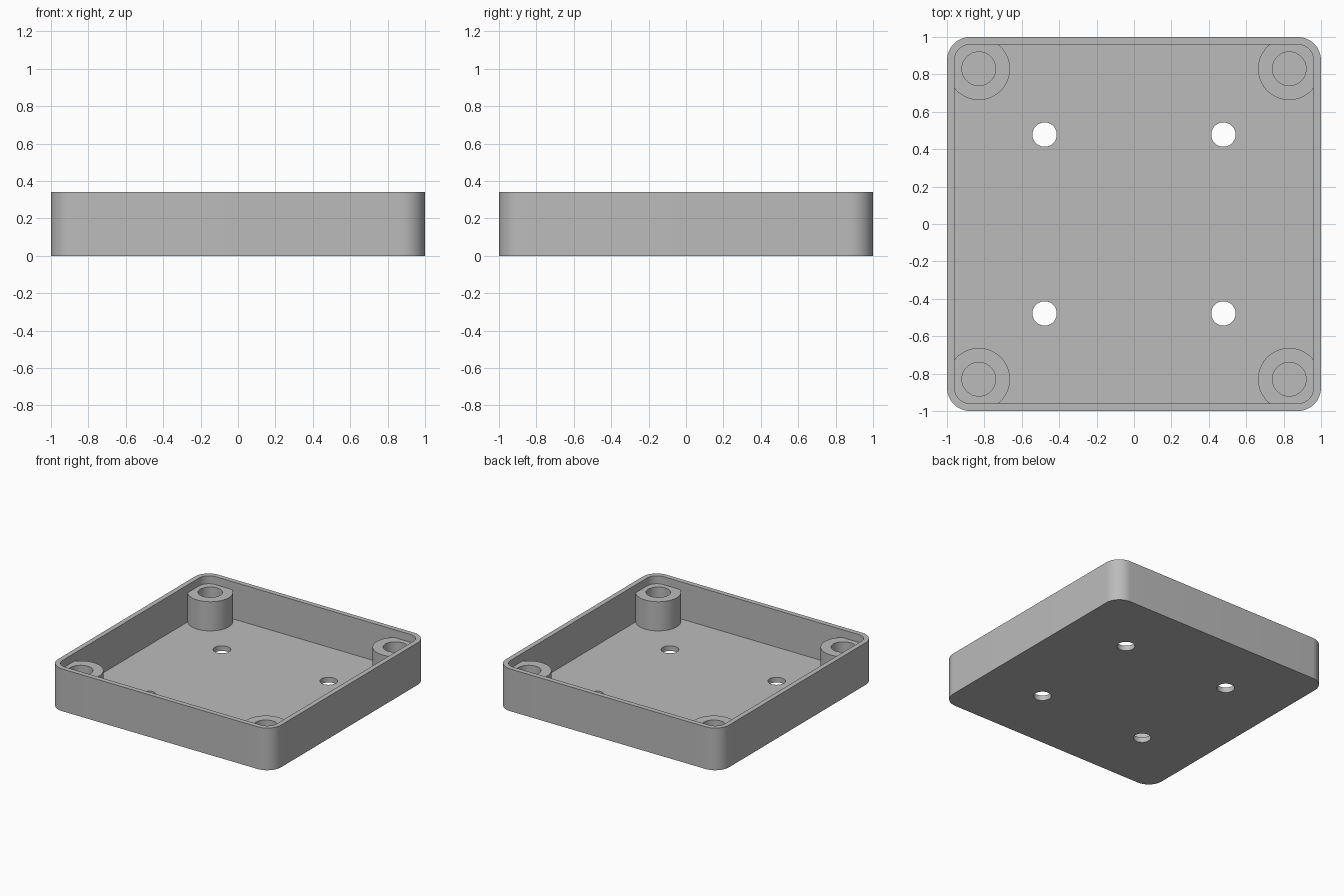
import bpy, bmesh, math

SIZE, HEIGHT, RADIUS = 1.0, 0.342, 0.125   # half width, height, corner radius
WALL, FLOOR = 0.04, 0.042
BOSS_AT, BOSS_R, BOSS_TOP, BORE_R = 0.83, 0.167, 0.278, 0.09
HOLE_AT, HOLE_R = 0.478, 0.065
CORNERS = [(1, 1), (-1, 1), (-1, -1), (1, -1)]

cube = bpy.data.objects.get("Cube")
if cube:
    bpy.data.objects.remove(cube, do_unlink=True)

grey = bpy.data.materials.new("plain grey")
grey.use_nodes = True
grey.diffuse_color = (0.5, 0.5, 0.5, 1)
grey.node_tree.nodes["Principled BSDF"].inputs["Base Color"].default_value = (0.5, 0.5, 0.5, 1)


def rounded_square(half, radius, steps=16):
    """Outline of a square with rounded corners."""
    points = []
    for i, (sx, sy) in enumerate(CORNERS):
        for k in range(steps + 1):
            a = math.pi / 2 * (i + k / steps)
            points.append((sx * (half - radius) + radius * math.cos(a),
                           sy * (half - radius) + radius * math.sin(a)))
    return points


def circles(offset, radius, steps=64):
    """One circle outline near each corner."""
    turn = 2 * math.pi / steps
    return [[(sx * offset + radius * math.cos(k * turn),
              sy * offset + radius * math.sin(k * turn)) for k in range(steps)]
            for sx, sy in CORNERS]


def prism(name, outlines, bottom, top):
    """Extrude closed outlines from bottom to top into one object."""
    bm = bmesh.new()
    for outline in outlines:
        low = [bm.verts.new((x, y, bottom)) for x, y in outline]
        high = [bm.verts.new((x, y, top)) for x, y in outline]
        bm.faces.new(low[::-1])
        bm.faces.new(high)
        for i in range(len(low)):
            j = (i + 1) % len(low)
            bm.faces.new((low[i], low[j], high[j], high[i]))
    mesh = bpy.data.meshes.new(name)
    bm.to_mesh(mesh)
    bm.free()
    mesh.materials.append(grey)
    obj = bpy.data.objects.new(name, mesh)
    bpy.context.collection.objects.link(obj)
    return obj


def cut(target, cutter):
    """Subtract the cutter from the target, then discard it."""
    mod = target.modifiers.new("cut", 'BOOLEAN')
    mod.operation, mod.solver, mod.object = 'DIFFERENCE', 'EXACT', cutter
    bpy.context.view_layer.objects.active = target
    bpy.ops.object.modifier_apply(modifier=mod.name)
    bpy.data.objects.remove(cutter, do_unlink=True)


# Outer body
tray = prism("tray", [rounded_square(SIZE, RADIUS)], 0, HEIGHT)

# Cavity, leaving a solid screw boss in every corner
cavity = prism("cavity_cutter", [rounded_square(SIZE - WALL, RADIUS - WALL)], FLOOR, HEIGHT + 0.1)
cut(cavity, prism("boss_shape", circles(BOSS_AT, BOSS_R), -0.1, BOSS_TOP))
cut(tray, cavity)

# Blind bores in the bosses and through holes in the floor
cut(tray, prism("bore_cutter", circles(BOSS_AT, BORE_R), FLOOR, HEIGHT + 0.1))
cut(tray, prism("hole_cutter", circles(HOLE_AT, HOLE_R), -0.1, FLOOR + 0.1))

# Smooth curved walls, sharp rims
bpy.ops.object.select_all(action='DESELECT')
tray.select_set(True)
bpy.context.view_layer.objects.active = tray
bpy.ops.object.shade_smooth_by_angle(angle=math.radians(30))
